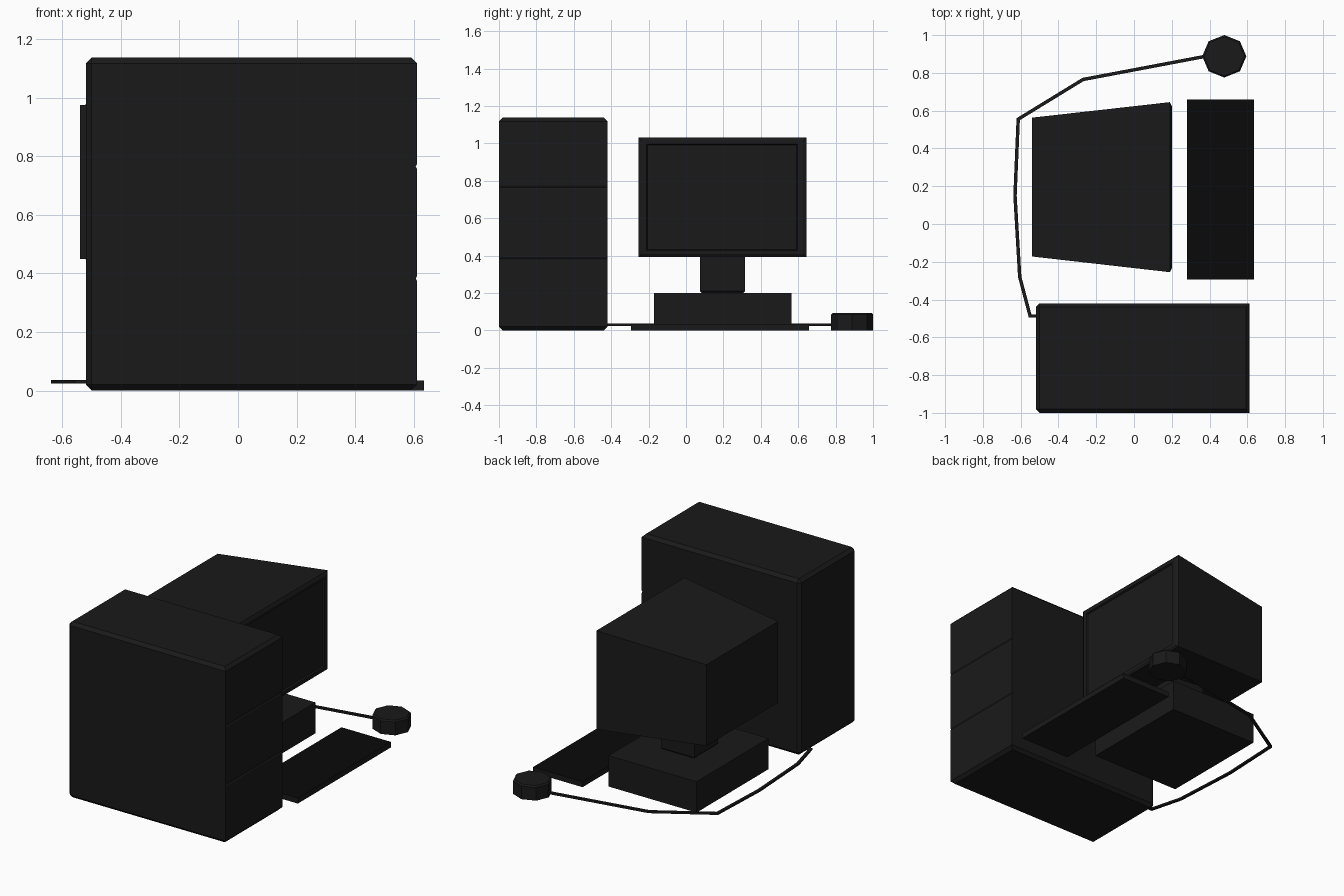
import bpy, bmesh, math
from mathutils import Vector

if "Cube" in bpy.data.objects:
    bpy.data.objects.remove(bpy.data.objects["Cube"])

def material(name, v):
    m = bpy.data.materials.new(name)
    m.diffuse_color = (v, v, v, 1)
    m.use_nodes = True
    m.node_tree.nodes["Principled BSDF"].inputs["Base Color"].default_value = m.diffuse_color
    return m

DARK = material("dark_plastic", 0.01)

def finish(name, bm):
    bmesh.ops.recalc_face_normals(bm, faces=bm.faces)
    me = bpy.data.meshes.new(name)
    bm.to_mesh(me)
    bm.free()
    me.materials.append(DARK)
    ob = bpy.data.objects.new(name, me)
    bpy.context.collection.objects.link(ob)
    return ob

def box_bm(lo, hi):
    bm = bmesh.new()
    lo, hi = Vector(lo), Vector(hi)
    for v in bmesh.ops.create_cube(bm, size=1)["verts"]:
        v.co = [(lo[i] + hi[i]) / 2 + v.co[i] * (hi[i] - lo[i]) for i in range(3)]
    return bm

def bevel(bm, edges, width):
    bmesh.ops.bevel(bm, geom=edges, offset=width, segments=1,
                    affect='EDGES', profile=0.5)

def loft(name, rings):
    bm = bmesh.new()
    loops = [[bm.verts.new(p) for p in r] for r in rings]
    for a, b in zip(loops, loops[1:]):
        n = len(a)
        for i in range(n):
            bm.faces.new((a[i], a[(i + 1) % n], b[(i + 1) % n], b[i]))
    bm.faces.new(loops[0][::-1])
    bm.faces.new(loops[-1])
    return finish(name, bm)

# computer tower: chamfered box with two shallow grooves on the +x face
bm = box_bm((-0.52, -1.0, 0), (0.612, -0.42, 1.138))
bevel(bm, [e for e in bm.edges
           if not all(v.co.x > 0.6 for v in e.verts)
           or abs(e.verts[0].co.z - e.verts[1].co.z) < 0.01], 0.02)
for g in (0.383, 0.765):
    for dz in (-0.009, 0, 0.009):
        bmesh.ops.bisect_plane(bm, geom=bm.verts[:] + bm.edges[:] + bm.faces[:],
                               plane_co=(0, 0, g + dz), plane_no=(0, 0, 1))
    for v in bm.verts:
        if abs(v.co.z - g) < 0.001 and v.co.x > 0.58:
            v.co.x -= 0.005
finish("computer_tower", bm)

# monitor: tapered housing, chamfered bezel, recessed screen
def rect(x, y0, y1, z0, z1):
    return [(x, y0, z0), (x, y1, z0), (x, y1, z1), (x, y0, z1)]

loft("monitor", [
    rect(-0.54, -0.172, 0.563, 0.45, 0.975),
    rect(0.19, -0.255, 0.645, 0.393, 1.032),
    rect(0.2, -0.235, 0.625, 0.408, 1.015),
    rect(0.2, -0.21, 0.597, 0.427, 0.997),
    rect(0.19, -0.205, 0.592, 0.432, 0.992)])

# monitor neck, chamfered around its foot
bm = box_bm((-0.28, 0.075, 0.195), (-0.04, 0.315, 0.43))
bevel(bm, [e for e in bm.edges if all(v.co.z < 0.2 for v in e.verts)], 0.015)
finish("monitor_neck", bm)

# monitor base and keyboard slab
finish("monitor_base", box_bm((-0.47, -0.172, 0), (0.16, 0.563, 0.2)))
keyboard = finish("keyboard", box_bm((0.28, -0.295, 0), (0.635, 0.658, 0.035)))
keyboard.data.materials.append(material("key_area", 0.003))
for p in keyboard.data.polygons:
    if p.normal.z > 0.9:
        p.material_index = 1

# octagonal mouse
def octagon(r, z):
    return [(0.478 + r * math.cos(i * math.pi / 4),
             0.888 + r * 0.96 * math.sin(i * math.pi / 4), z) for i in range(8)]

loft("mouse", [octagon(0.117, 0), octagon(0.117, 0.085), octagon(0.108, 0.094)])

# mouse cable: square section swept with mitred corners
path = [Vector(p) for p in ((0.38, 0.888), (-0.27, 0.765), (-0.613, 0.555),
                            (-0.63, 0.15), (-0.605, -0.28), (-0.55, -0.487),
                            (-0.5, -0.487))]
rings = []
for i, p in enumerate(path):
    a = (p - path[max(i - 1, 0)]).normalized()
    b = (path[min(i + 1, len(path) - 1)] - p).normalized()
    t = (a + b).normalized()
    side = Vector((-t.y, t.x)) * 0.009 / max(t.dot(b if b.length else a), 0.5)
    l, r = p + side, p - side
    rings.append([(l.x, l.y, 0.024), (r.x, r.y, 0.024),
                  (r.x, r.y, 0.036), (l.x, l.y, 0.036)])
loft("mouse_cable", rings)
